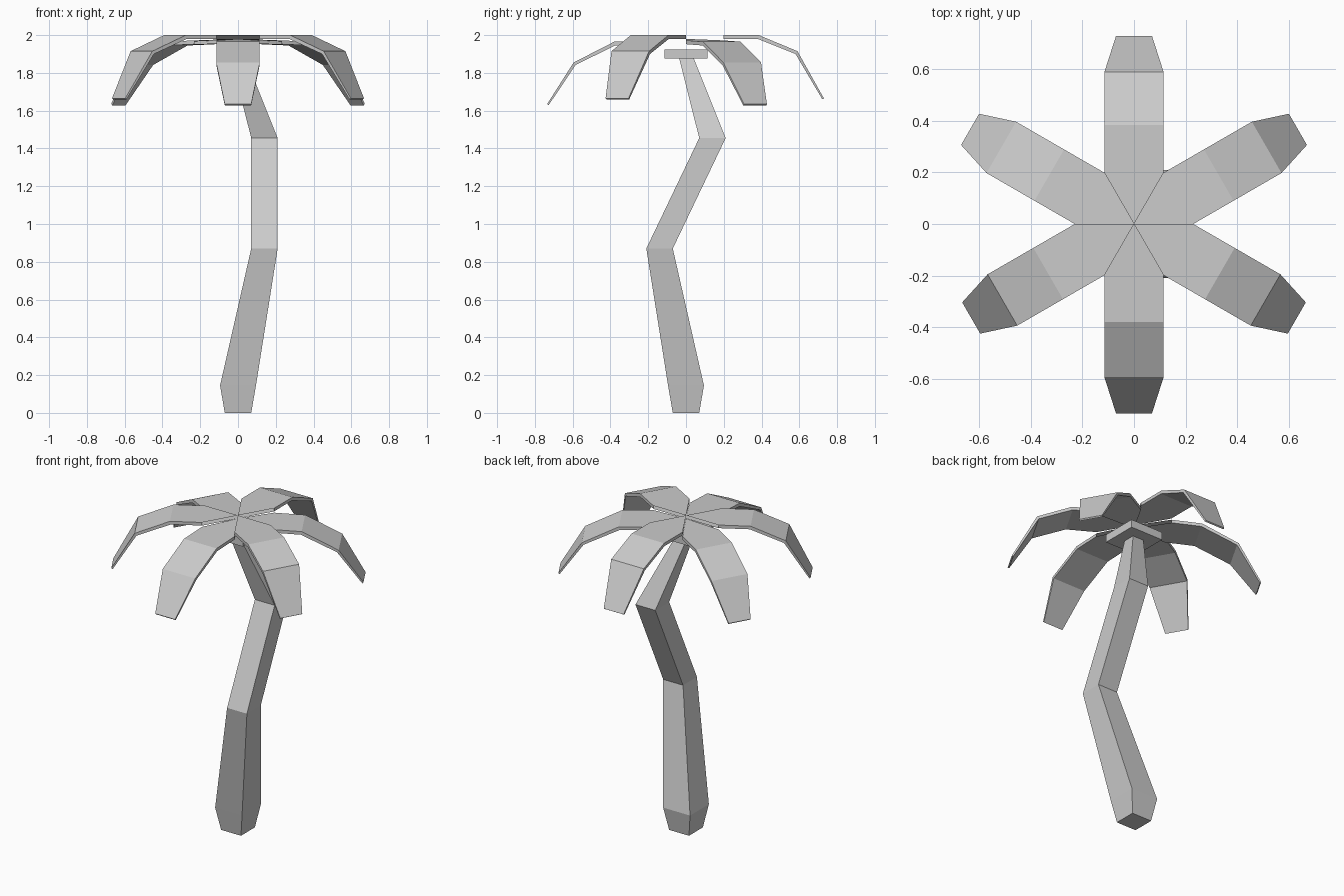
import bpy, bmesh, math
from mathutils import Matrix

cube = bpy.data.objects.get("Cube")
if cube:
    bpy.data.objects.remove(cube, do_unlink=True)

grey = bpy.data.materials.new("plain_grey")
grey.use_nodes = True
COLOUR = (0.6, 0.6, 0.6, 1)
grey.diffuse_color = COLOUR
grey.node_tree.nodes["Principled BSDF"].inputs["Base Color"].default_value = COLOUR


def finish(name, bm):
    bmesh.ops.recalc_face_normals(bm, faces=bm.faces)
    mesh = bpy.data.meshes.new(name)
    bm.to_mesh(mesh)
    bm.free()
    mesh.materials.append(grey)
    obj = bpy.data.objects.new(name, mesh)
    bpy.context.collection.objects.link(obj)
    return obj


def skin(bm, rings):
    """Join successive rings of vertices with quads."""
    for a, b in zip(rings, rings[1:]):
        n = len(a)
        for i in range(n):
            j = (i + 1) % n
            bm.faces.new((a[i], a[j], b[j], b[i]))


# Crooked square trunk: centre x, centre y, height, half width
TRUNK = [(0, 0, 0, .07), (0, 0, .145, .095), (.14, -.14, .87, .07),
         (.14, .14, 1.455, .07), (-.005, -.005, 1.9, .037)]
bm = bmesh.new()
rings = [[bm.verts.new((x + sx * h, y + sy * h, z))
          for sx, sy in ((-1, -1), (1, -1), (1, 1), (-1, 1))]
         for x, y, z, h in TRUNK]
skin(bm, rings)
bm.faces.new(rings[0])
bm.faces.new(rings[-1])
finish("trunk", bm)

# Flat square block that carries the fronds
bm = bmesh.new()
bmesh.ops.create_cube(bm, size=1, matrix=Matrix.Translation((0, 0, 1.9))
                      @ Matrix.Diagonal((.23, .23, .05, 1)))
finish("crown_block", bm)

# Drooping fronds: reach, top height, underside reach, underside height, half width
HALF = .115
ROOT = HALF / math.tan(math.radians(30))
UPPER = [(ROOT, 2, ROOT, 1.98, HALF), (.385, 2, .38, 1.98, HALF),
         (.59, 1.915, .58, 1.9, HALF), (.73, 1.665, .722, 1.66, .07)]
LOWER = [(ROOT, 1.972, ROOT, 1.952, HALF), (.38, 1.965, .375, 1.945, HALF),
         (.595, 1.855, .585, 1.842, HALF), (.735, 1.635, .728, 1.628, .07)]


def frond(name, profile, tip_z, angle):
    bm = bmesh.new()
    rings = [[bm.verts.new(p) for p in
              ((r, -w, z), (r, w, z), (ru, w, zu), (ru, -w, zu))]
             for r, z, ru, zu, w in profile]
    skin(bm, rings)
    bm.faces.new(rings[-1])
    bmesh.ops.recalc_face_normals(bm, faces=bm.faces)
    # wedge sheets meeting at the crown centre, open along the sides
    a, b, c, d = rings[0]
    bm.faces.new((a, b, bm.verts.new((0, 0, tip_z))))
    bm.faces.new((c, d, bm.verts.new((0, 0, tip_z - .02))))
    obj = finish(name, bm)
    obj.rotation_euler.z = math.radians(angle)


for i in range(3):
    frond(f"upper_frond_{i + 1}", UPPER, 2, 90 + 120 * i)
    frond(f"lower_frond_{i + 1}", LOWER, 1.98, 30 + 120 * i)
